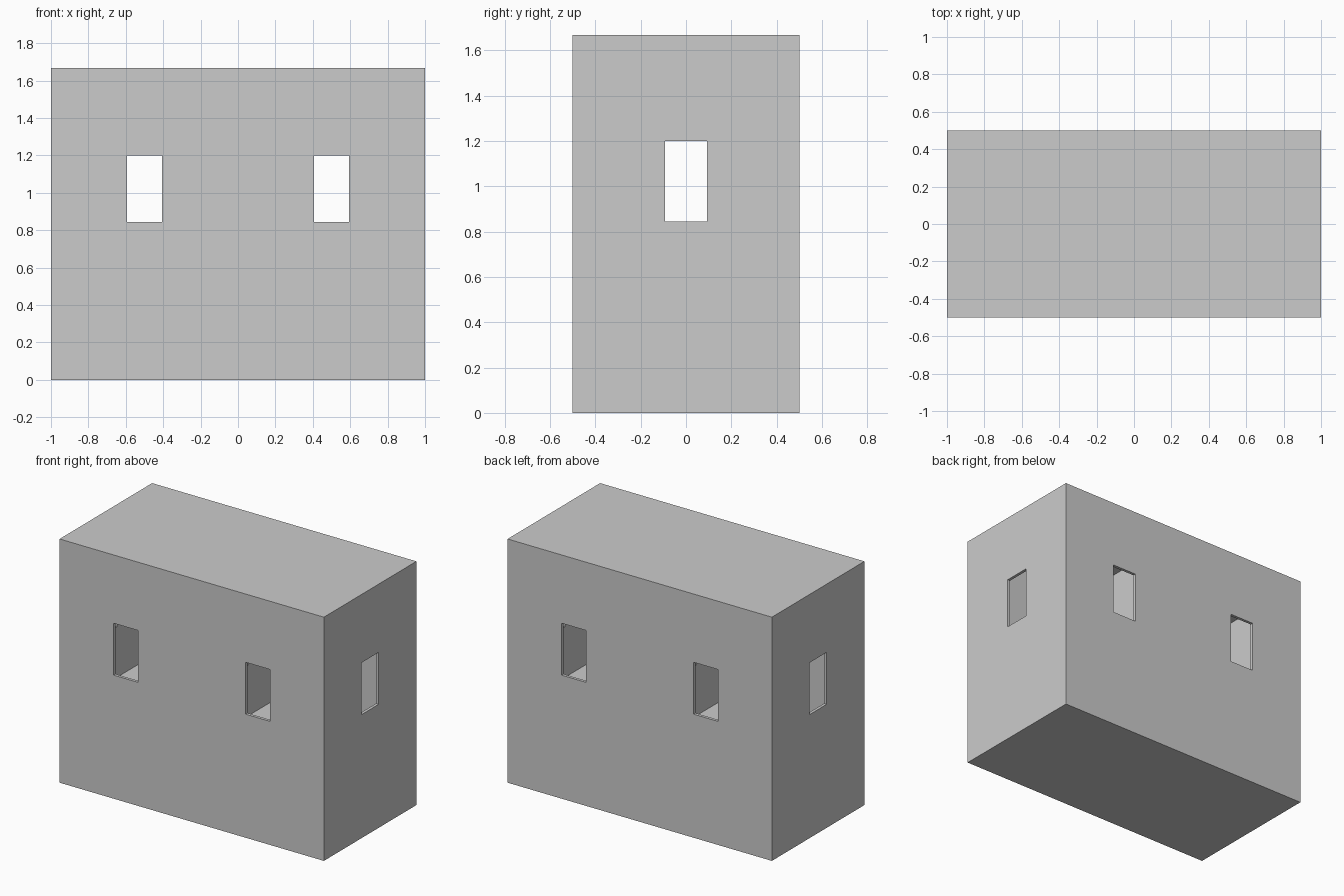
import bpy

if "Cube" in bpy.data.objects:
    bpy.data.objects.remove(bpy.data.objects["Cube"])

H = 1.667      # overall height
T = 0.02       # wall thickness
FLOOR = 0.5    # raised inside floor


def box(name, lo, hi):
    """Axis-aligned box between two corners, transforms applied."""
    mid = [(a + b) / 2 for a, b in zip(lo, hi)]
    bpy.ops.mesh.primitive_cube_add(size=1, location=mid)
    ob = bpy.context.object
    ob.name = name
    ob.scale = [b - a for a, b in zip(lo, hi)]
    bpy.ops.object.transform_apply(location=True, rotation=True, scale=True)
    return ob


def cut(target, cutter):
    mod = target.modifiers.new("cut", 'BOOLEAN')
    mod.operation = 'DIFFERENCE'
    mod.solver = 'EXACT'
    mod.object = cutter
    cutter.hide_render = True
    bpy.context.view_layer.objects.active = target
    bpy.ops.object.modifier_apply(modifier=mod.name)
    bpy.data.objects.remove(cutter, do_unlink=True)


# outer walls
walls = box("house_walls", (-1, -0.5, 0), (1, 0.5, H))

# two square rooms side by side, sharing a thin middle wall
for s in (-1, 1):
    x0, x1 = sorted((s * T / 2, s * (1 - T)))
    cut(walls, box("room_cutter", (x0, -0.5 + T, FLOOR), (x1, 0.5 - T, H - T)))

# window openings through front and back of each room
W, Z0, Z1 = 0.0925, 0.845, 1.2
for s in (-1, 1):
    cut(walls, box("window_cutter", (s * 0.5 - W, -0.7, Z0), (s * 0.5 + W, 0.7, Z1)))

# window openings through the sides and the middle wall
cut(walls, box("side_window_cutter", (-1.2, -W, Z0), (1.2, W, Z1)))
